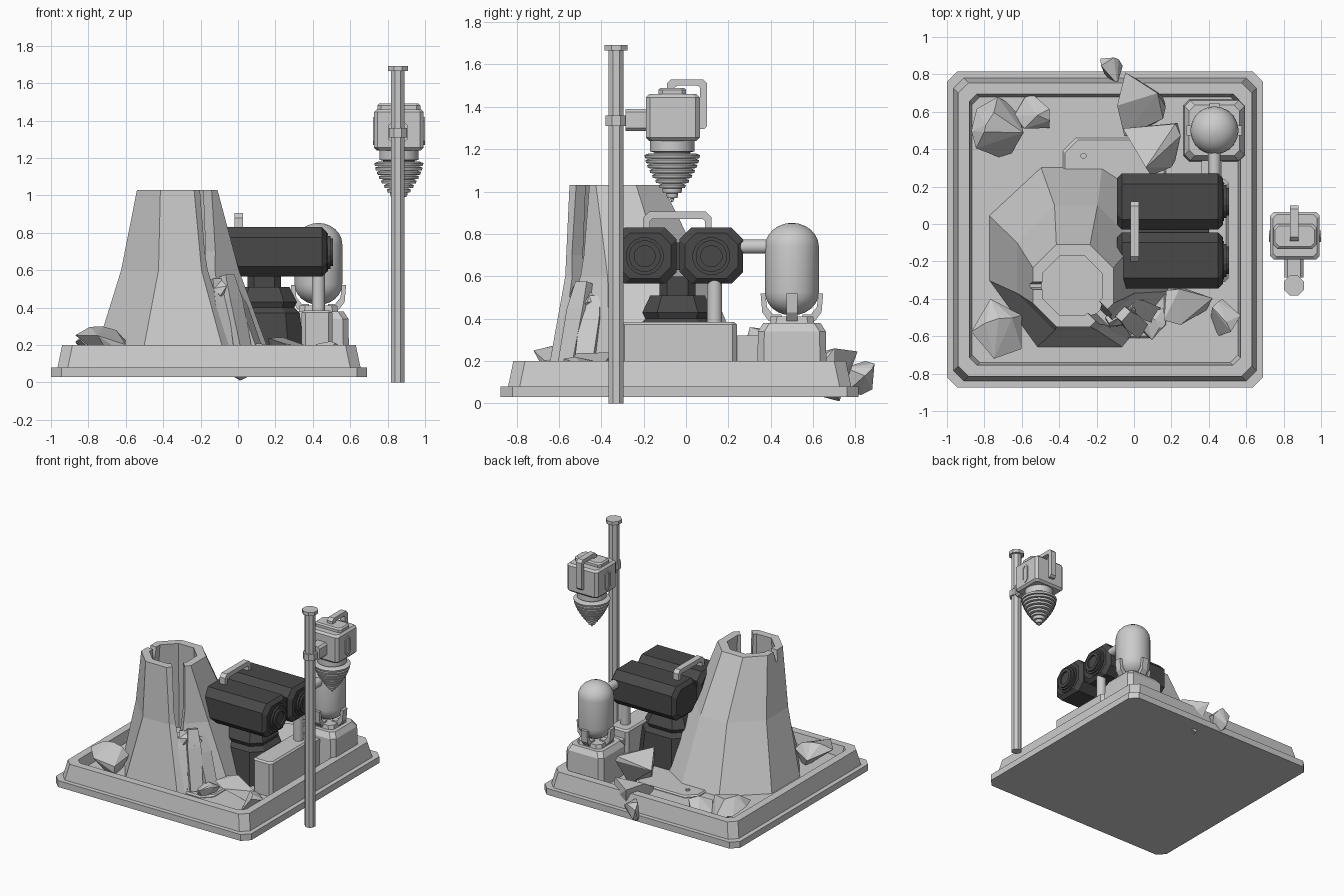
import bpy, bmesh, math, random
from mathutils import Vector, Matrix

if "Cube" in bpy.data.objects:
    bpy.data.objects.remove(bpy.data.objects["Cube"])

dark = bpy.data.materials.new("dark_metal")
dark.diffuse_color = (0.065, 0.065, 0.065, 1)
dark.use_nodes = True
dark.node_tree.nodes["Principled BSDF"].inputs["Base Color"].default_value = dark.diffuse_color


def finish(name, bm, mat=None, smooth=False):
    bmesh.ops.recalc_face_normals(bm, faces=bm.faces)
    me = bpy.data.meshes.new(name)
    bm.to_mesh(me)
    bm.free()
    ob = bpy.data.objects.new(name, me)
    bpy.context.collection.objects.link(ob)
    if mat:
        me.materials.append(mat)
    if smooth:
        bpy.ops.object.select_all(action='DESELECT')
        ob.select_set(True)
        bpy.context.view_layer.objects.active = ob
        bpy.ops.object.shade_smooth_by_angle(angle=math.radians(35))
    return ob


def loft(name, rings, mat=None, axis='z', smooth=False, xf=None):
    """Skin a stack of (u, v, w) rings; w runs along the chosen axis."""
    order = {'z': (0, 1, 2), 'x': (2, 0, 1), 'y': (0, 2, 1)}[axis]
    bm = bmesh.new()
    loops = [[bm.verts.new([p[i] for i in order]) for p in r] for r in rings]
    for a, b in zip(loops, loops[1:]):
        n = len(a)
        for i in range(n):
            bm.faces.new((a[i], a[(i + 1) % n], b[(i + 1) % n], b[i]))
    bm.faces.new(loops[0])
    bm.faces.new(loops[-1])
    if xf:
        bm.transform(xf)
    return finish(name, bm, mat, smooth)


def octa(cx, cy, hx, hy, c, w):
    """Rectangle with cut corners at height w."""
    return [(cx + sx, cy + sy, w) for sx, sy in (
        (hx - c, -hy), (hx, c - hy), (hx, hy - c), (hx - c, hy),
        (c - hx, hy), (-hx, hy - c), (-hx, c - hy), (c - hx, -hy))]


def block(name, lo, hi, c, mat=None, axis='z', b=0.0):
    """Cut-corner block with optional chamfered ends, lo/hi in (u, v, w)."""
    cx, cy = (lo[0] + hi[0]) / 2, (lo[1] + hi[1]) / 2
    hx, hy = (hi[0] - lo[0]) / 2, (hi[1] - lo[1]) / 2
    steps = [(0, lo[2]), (0, hi[2])]
    if b:
        steps = [(b, lo[2]), (0, lo[2] + b), (0, hi[2] - b), (b, hi[2])]
    return loft(name, [octa(cx, cy, hx - d, hy - d, c, w) for d, w in steps], mat, axis)


def lathe(name, cx, cy, prof, n=32, mat=None, axis='z', smooth=True):
    off = math.pi / n
    return loft(name, [[(cx + r * math.cos(off + 2 * math.pi * i / n),
                         cy + r * math.sin(off + 2 * math.pi * i / n), w)
                        for i in range(n)] for r, w in prof], mat, axis, smooth)


def prism(name, pts, lo, hi, axis='x', mat=None, xf=None):
    return loft(name, [[(u, v, w) for u, v in pts] for w in (lo, hi)], mat, axis, xf=xf)


def rock(name, lo, hi, seed, n=11):
    """Convex boulder that exactly fills its bounding box."""
    rnd = random.Random(seed)
    pts = [Vector([rnd.gauss(0, 1) for _ in range(3)]).normalized() for _ in range(n)]
    mn = [min(p[i] for p in pts) for i in range(3)]
    mx = [max(p[i] for p in pts) for i in range(3)]
    bm = bmesh.new()
    for p in pts:
        bm.verts.new([lo[i] + (p[i] - mn[i]) / (mx[i] - mn[i]) * (hi[i] - lo[i]) for i in range(3)])
    res = bmesh.ops.convex_hull(bm, input=bm.verts)
    bmesh.ops.delete(bm, geom=[g for g in res["geom_interior"] if isinstance(g, bmesh.types.BMVert)], context='VERTS')
    return finish(name, bm)


def slab(name, a, b, w, t):
    """Tapered slab between two points."""
    a, b = Vector(a), Vector(b)
    m = Matrix.Translation(a) @ (b - a).to_track_quat('Z', 'Y').to_matrix().to_4x4()
    L = (b - a).length
    return loft(name, [[(s * w * k, q * t * k, z) for s, q in ((-1, -1), (1, -1), (1, 1), (-1, 1))]
                       for k, z in ((0.4, 0), (0.55, L * 0.3), (0.5, L))], xf=m)


def cut(ob, cutter):
    cutter.hide_render = True
    cutter.hide_set(True)
    m = ob.modifiers.new("cut", 'BOOLEAN')
    m.operation, m.solver, m.object = 'DIFFERENCE', 'EXACT', cutter


# Tray with flange, sloped rim and recessed floor
loft("base_tray", [octa(-0.155, -0.03, h, h, c, z) for h, c, z in (
    (0.845, 0.055, 0.03), (0.845, 0.055, 0.08), (0.81, 0.055, 0.08), (0.785, 0.055, 0.2),
    (0.725, 0.04, 0.2), (0.71, 0.04, 0.12))])
block("floor_plate", (-0.38, -0.61, 0.1), (0.17, 0.46, 0.135), 0.07, b=0.01)
lathe("floor_bolt", -0.27, 0.365, [(0.016, 0.13), (0.016, 0.145)], 8, smooth=False)

# Hollow faceted chimney
base = [(-0.06, -0.66), (0.19, -0.36), (0.19, 0.08), (-0.17, 0.31),
        (-0.5, 0.31), (-0.78, 0.05), (-0.78, -0.3), (-0.52, -0.66)]
chimney = loft("chimney", [
    [(x, y, 0.1) for x, y in base],
    octa(-0.31, -0.235, 0.315, 0.335, 0.2, 0.6),
    octa(-0.325, -0.33, 0.215, 0.22, 0.125, 1.03),
    octa(-0.33, -0.33, 0.16, 0.16, 0.095, 1.03),
    octa(-0.33, -0.33, 0.21, 0.2, 0.12, 0.35)])
diag = Matrix.Translation((-0.33, -0.33, 0)) @ Matrix.Rotation(-math.pi / 4, 4, 'Z')
cut(chimney, loft("slot_cutter", [[(0.08, -w, z), (0.5, -w, z), (0.5, w, z), (0.08, w, z)]
                                  for w, z in ((0.015, 0.5), (0.04, 0.7), (0.045, 1.1))], xf=diag))
diag2 = Matrix.Translation((-0.33, -0.33, 0)) @ Matrix.Rotation(math.radians(180), 4, 'Z')
cut(chimney, loft("notch_cutter", [[(0.08, -w, z), (0.5, -w, z), (0.5, w, z), (0.08, w, z)]
                                   for w, z in ((0.01, 0.95), (0.03, 1.1))], xf=diag2))

# Spill of slabs below the slot
for i, (a, b, w, t) in enumerate((
        ((-0.12, -0.50, 0.55), (-0.06, -0.60, 0.14), 0.07, 0.05),
        ((-0.06, -0.48, 0.57), (0.03, -0.56, 0.14), 0.09, 0.06),
        ((-0.03, -0.43, 0.5), (0.10, -0.48, 0.14), 0.09, 0.06))):
    slab("spill_slab_%d" % i, a, b, w, t)
rock("spill_stone_top", (-0.07, -0.52, 0.43), (0.01, -0.42, 0.53), 3, 9)
rock("spill_stone_side", (-0.14, -0.55, 0.44), (-0.06, -0.47, 0.57), 4, 9)

# Boulders
for i, (lo, hi) in enumerate((
        ((-0.87, -0.72, 0.08), (-0.6, -0.4, 0.3)),
        ((-0.87, 0.34, 0.08), (-0.59, 0.68, 0.29)),
        ((-0.64, 0.51, 0.08), (-0.45, 0.69, 0.24)),
        ((-0.09, 0.47, 0.01), (0.17, 0.81, 0.26)),
        ((-0.06, 0.26, 0.08), (0.25, 0.54, 0.36)),
        ((-0.18, 0.75, 0.04), (-0.06, 0.89, 0.2)),
        ((0.0, -0.62, 0.1), (0.17, -0.45, 0.21)),
        ((0.16, -0.54, 0.1), (0.42, -0.34, 0.24)),
        ((0.41, -0.6, 0.1), (0.57, -0.4, 0.22)))):
    rock("boulder_%d" % i, lo, hi, 20 + i)

# Dark machine pedestal
loft("machine_pedestal", [octa(0.14, -0.04, h, h * 0.95, h * 0.4, z) for h, z in (
    (0.22, 0.12), (0.19, 0.37), (0.16, 0.4), (0.175, 0.43), (0.135, 0.51), (0.09, 0.51), (0.09, 0.6))], dark)

# Twin dark housings with stepped dials
for side, (y0, y1) in (("front", (-0.345, -0.045)), ("rear", (-0.03, 0.27))):
    yc = (y0 + y1) / 2
    block(side + "_housing", (y0, 0.565, -0.09), (y1, 0.83, 0.475), 0.055, dark, 'x', 0.025)
    lathe(side + "_dial", yc, 0.695, [(0.105, 0.46), (0.105, 0.482), (0.09, 0.482), (0.09, 0.495),
                                      (0.075, 0.495), (0.075, 0.508), (0.05, 0.508), (0.05, 0.495)],
          16, dark, 'x', False)
block("housing_bridge", (-0.07, 0.63, 0.0), (0.0, 0.76, 0.4), 0.01, dark, 'x')
prism("housing_handle", [(-0.2, 0.81), (-0.2, 0.88), (-0.175, 0.905), (0.095, 0.905), (0.12, 0.88), (0.12, 0.81),
                         (0.09, 0.81), (0.09, 0.86), (0.08, 0.87), (-0.16, 0.87), (-0.17, 0.86), (-0.17, 0.81)],
      -0.018, 0.028)

# Low plinth and pipework
block("side_plinth", (0.34, -0.31, 0.1), (0.505, 0.24, 0.385), 0.02, b=0.012)
block("connector_block", (0.36, 0.22, 0.1), (0.47, 0.36, 0.32), 0.02)
lathe("support_pipe", 0.43, 0.135, [(0.036, 0.37), (0.036, 0.62)], 16)
lathe("feed_pipe", 0.43, 0.74, [(0.034, 0.19), (0.034, 0.45)], 16, axis='y')

# Tank on its stand, with four cradle arms
loft("tank_stand", [octa(0.43, 0.5, h, h, c, z) for h, c, z in (
    (0.165, 0.03, 0.1), (0.16, 0.03, 0.34), (0.135, 0.03, 0.38), (0.105, 0.03, 0.38), (0.1, 0.03, 0.41))])
arc = [math.radians(a) for a in range(0, 90, 15)]
lathe("tank", 0.43, 0.5,
      [(0.128 * math.sin(math.radians(a)), 0.525 - 0.11 * math.cos(math.radians(a))) for a in range(15, 91, 15)]
      + [(0.128 * math.cos(a), 0.74 + 0.112 * math.sin(a)) for a in arc] + [(0.008, 0.852)])
for i in range(4):
    prism("cradle_arm_%d" % i, [(0.05, 0.39), (0.11, 0.39), (0.14, 0.43), (0.148, 0.52), (0.125, 0.52),
                                (0.118, 0.455), (0.09, 0.42), (0.05, 0.42)], -0.026, 0.026, 'y',
          xf=Matrix.Translation((0.43, 0.5, 0)) @ Matrix.Rotation(i * math.pi / 2, 4, 'Z'))

# Free-standing pole
lathe("pole", 0.855, -0.33, [(0.039, 0), (0.039, 1.67)], 8, smooth=False)
lathe("pole_cap", 0.855, -0.33, [(0.058, 1.665), (0.058, 1.692)], 8, smooth=False)
lathe("pole_collar", 0.855, -0.33, [(0.053, 1.31), (0.053, 1.36)], 8, smooth=False)
block("pole_arm", (0.805, 1.285, -0.285), (0.905, 1.39, -0.18), 0.015, None, 'y')

# Drill head
block("drill_body", (0.727, -0.19, 1.24), (0.993, 0.065, 1.46), 0.02, b=0.015)
block("drill_top_plate", (0.745, -0.13, 1.45), (0.975, 0.0, 1.49), 0.02, b=0.01)
for s in (-1, 1):
    x = 0.86 + s * 0.132
    outer = octa(-0.065, 1.345, 0.03, 0.075, 0.022, x)
    inner = octa(-0.065, 1.345, 0.017, 0.06, 0.014, x + s * 0.007)
    loft("drill_vent_%d" % (s + 1), [outer, [(u, v, x + s * 0.007) for u, v, _ in outer], inner,
                                     [(u, v, x + s * 0.002) for u, v, _ in inner]], axis='x')
prism("drill_handle", [(-0.09, 1.47), (-0.09, 1.51), (-0.07, 1.53), (0.08, 1.53), (0.1, 1.51), (0.1, 1.31),
                       (0.085, 1.295), (0.05, 1.295), (0.05, 1.33), (0.066, 1.34), (0.066, 1.49), (0.055, 1.5),
                       (-0.04, 1.5), (-0.055, 1.49), (-0.055, 1.47)], 0.835, 0.88)
lathe("drill_neck", 0.86, -0.065, [(0.08, 1.25), (0.105, 1.24), (0.105, 1.19), (0.085, 1.185), (0.085, 1.16)])
prof = []
for i in range(9):
    r, z = 0.124 * (1 - (i / 9) ** 1.5) + 0.008, 1.172 - i * 0.0235
    prof += [(r - 0.02 * (r > 0.05), z + 0.008), (r, z), (r - 0.004, z - 0.0145), (max(r - 0.024, 0.01), z - 0.0155)]
lathe("drill_bit", 0.86, -0.065, prof + [(0.004, 0.95)])
